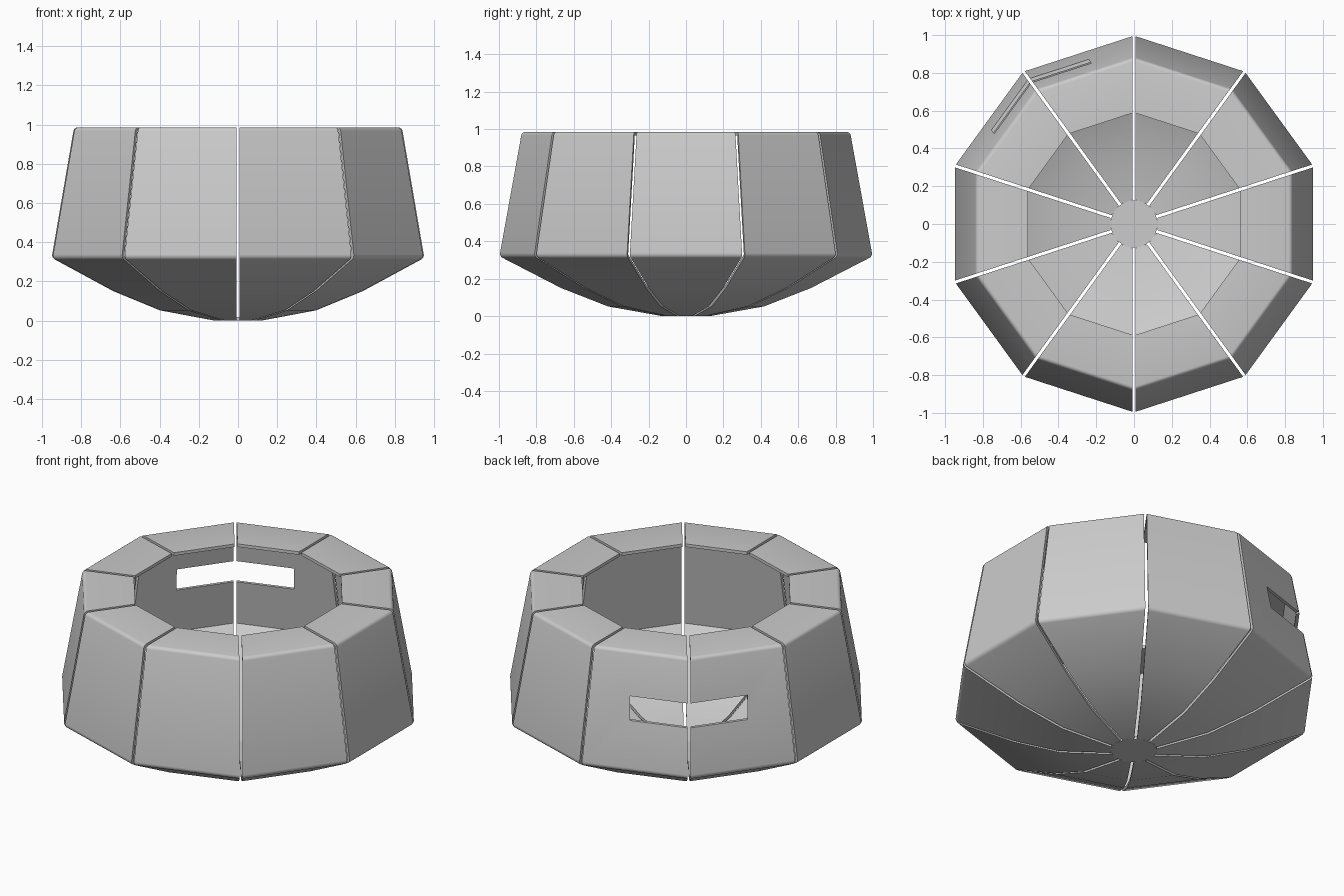
import bpy, bmesh
from math import radians, cos, tan
from mathutils import Vector, Matrix

cube = bpy.data.objects.get("Cube")
if cube:
    bpy.data.objects.remove(cube, do_unlink=True)

SIDES = 10
HALF = radians(180 / SIDES)
GAP = 0.008          # half width of the slit between panels
WALL = 0.018         # shell thickness

mat = bpy.data.materials.new("plain_grey")
mat.use_nodes = True
GREY = (0.6, 0.6, 0.6, 1)
mat.diffuse_color = GREY
mat.node_tree.nodes["Principled BSDF"].inputs["Base Color"].default_value = GREY

# Outer section from the base to the inner lip: corner radius, height
section = [(0.13, 0), (0.42, 0.052), (0.67, 0.15), (1, 0.32), (0.88, 0.985), (0.59, 0.985)]
outer = [Vector((r * cos(HALF), z)) for r, z in section]


def inset(points, dist):
    """Offset an open section line inwards with mitred corners."""
    normals = []
    for p, q in zip(points, points[1:]):
        d = (q - p).normalized()
        normals.append(Vector((-d.y, d.x)))
    result = []
    for i, p in enumerate(points):
        a = normals[max(i - 1, 0)]
        b = normals[min(i, len(normals) - 1)]
        result.append(p + (a + b) * dist / (1 + a.dot(b)))
    return result


inner = inset(outer, WALL)
inner[0] = Vector((outer[0].x, WALL))


def make_object(name, bm):
    mesh = bpy.data.meshes.new(name)
    bm.to_mesh(mesh)
    bm.free()
    mesh.materials.append(mat)
    obj = bpy.data.objects.new(name, mesh)
    bpy.context.collection.objects.link(obj)
    return obj


def make_panel(name, angle):
    bm = bmesh.new()
    n = len(outer)
    loop = outer + inner[::-1]

    def side(sign):
        return [bm.verts.new((p.x, sign * (p.x * tan(HALF) - GAP / cos(HALF)), p.y)) for p in loop]

    right, left = side(-1), side(1)
    count = len(loop)
    for i in range(count):
        j = (i + 1) % count
        bm.faces.new((right[i], left[i], left[j], right[j]))
    for i in range(n - 1):
        a, b = count - 1 - i, count - 2 - i
        bm.faces.new((right[i], right[i + 1], right[b], right[a]))
        bm.faces.new((left[i], left[a], left[b], left[i + 1]))
    bmesh.ops.recalc_face_normals(bm, faces=bm.faces)
    # Rounded folds at the widest ring and the top rim
    folds = [bm.edges.get((right[i], left[i])) for i in (3, 4)]
    done = bmesh.ops.bevel(bm, geom=folds, offset=0.018, segments=4, profile=0.5, affect='EDGES')
    for f in done["faces"]:
        f.smooth = True
    bm.transform(Matrix.Rotation(angle, 4, 'Z'))
    obj = make_object(name, bm)
    obj.data.set_sharp_from_angle(angle=radians(40))
    return obj


# Ten shell panels
panels = [make_panel(f"shell_panel_{i + 1}", i * 2 * HALF) for i in range(SIDES)]

# Base disc closing the bottom
bm = bmesh.new()
bmesh.ops.create_cone(bm, cap_ends=True, segments=SIDES, radius1=0.13, radius2=0.13, depth=WALL,
                      matrix=Matrix.Translation((0, 0, WALL / 2)) @ Matrix.Rotation(HALF, 4, 'Z'))
make_object("base_disc", bm)

# Viewing slot cut across two neighbouring panels
bm = bmesh.new()
bmesh.ops.create_cube(bm, size=1, matrix=Matrix.Rotation(radians(126), 4, 'Z')
                      @ Matrix.Translation((0.9, 0, 0.667)) @ Matrix.Diagonal((0.5, 0.636, 0.135, 1)))
cutter = make_object("slot_cutter", bm)
cutter.hide_render = True
for panel in (panels[3], panels[4]):
    mod = panel.modifiers.new("slot", 'BOOLEAN')
    mod.operation = 'DIFFERENCE'
    mod.solver = 'EXACT'
    mod.object = cutter
    bpy.context.view_layer.objects.active = panel
    bpy.ops.object.modifier_apply(modifier=mod.name)
bpy.data.objects.remove(cutter, do_unlink=True)
